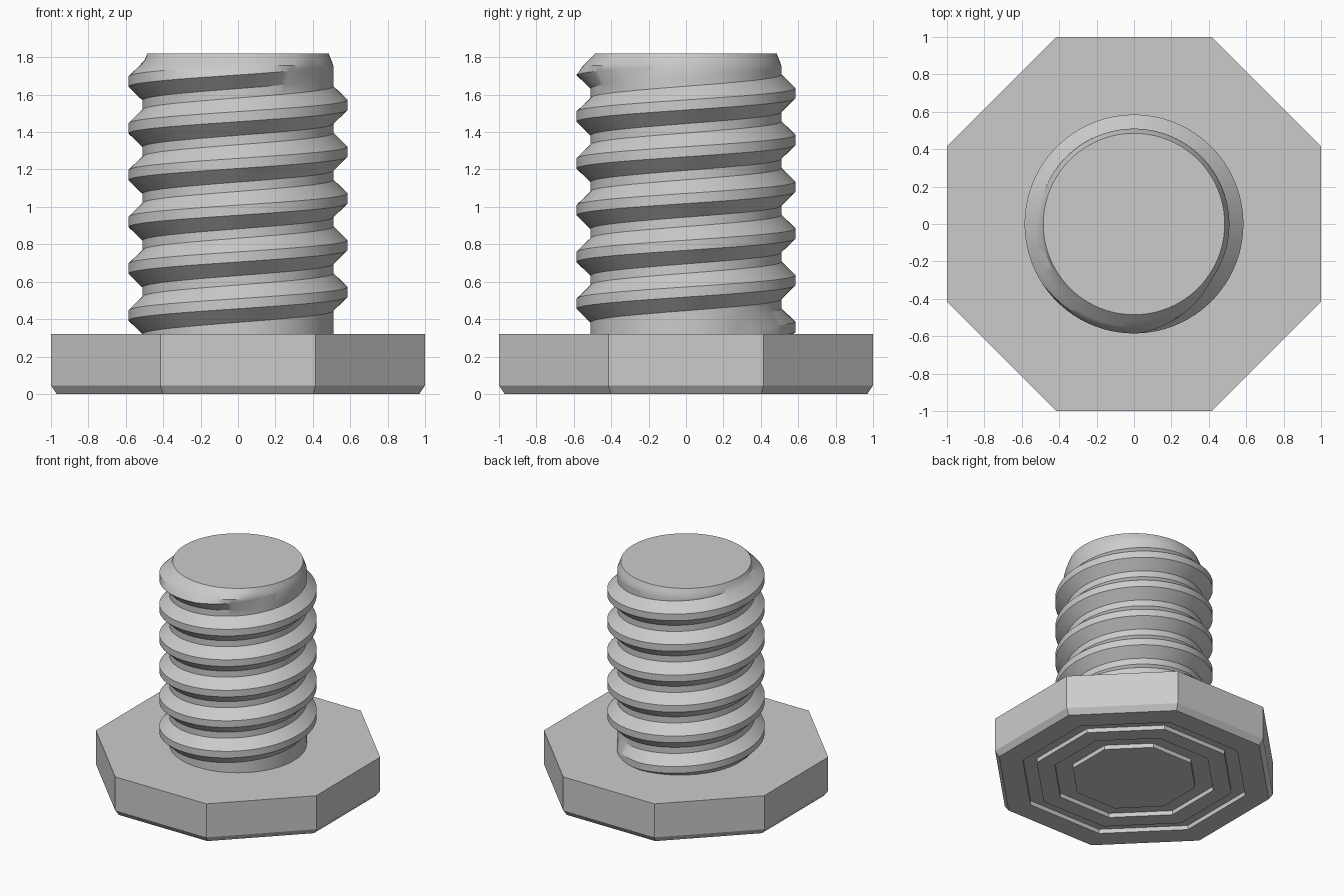
import bpy, bmesh, math

cube = bpy.data.objects.get("Cube")
if cube:
    bpy.data.objects.remove(cube, do_unlink=True)

# One plain metal colour
metal = bpy.data.materials.new("grey_metal")
metal.use_nodes = True
metal.diffuse_color = (0.6, 0.6, 0.6, 1)
metal.node_tree.nodes["Principled BSDF"].inputs["Base Color"].default_value = metal.diffuse_color


def finish(name, bm):
    bmesh.ops.remove_doubles(bm, verts=bm.verts, dist=0.0004)
    bmesh.ops.recalc_face_normals(bm, faces=bm.faces)
    mesh = bpy.data.meshes.new(name)
    bm.to_mesh(mesh)
    bm.free()
    mesh.materials.append(metal)
    obj = bpy.data.objects.new(name, mesh)
    bpy.context.collection.objects.link(obj)
    return obj


def bridge(bm, a, b):
    for i in range(len(a) - 1):
        bm.faces.new((a[i], a[i + 1], b[i + 1], b[i]))


# Octagonal head: (flat distance, height), with two grooves underneath
BASE, TOP, SHOULDER = 0.32, 1.82, 1.755
DEPTH = 0.035
profile = [(0.44, 0), (0.44, DEPTH), (0.57, DEPTH), (0.57, 0),
           (0.70, 0), (0.70, DEPTH), (0.80, DEPTH), (0.80, 0),
           (0.97, 0), (1, 0.045), (1, BASE)]
bm = bmesh.new()
rings = []
for flat, z in profile:
    r = flat / math.cos(math.pi / 8)
    angles = [math.pi * (i + 0.5) / 4 for i in range(8)]
    rings.append([bm.verts.new((r * math.cos(a), r * math.sin(a), z)) for a in angles])
for a, b in zip(rings, rings[1:]):
    bridge(bm, a + a[:1], b + b[:1])
bm.faces.new(rings[0])
bm.faces.new(rings[-1])
finish("bolt_head", bm)

# Threaded shank
PITCH, START, STEPS = 0.25, 0.295, 96
CORE, RIDGE, LAND, FOOT = 0.51, 0.075, 0.027, 0.10


def fade(turn):
    return max(0, min(1, (turn - 0.1) / 0.15, (5.9 - turn) / 0.14))


def radius(turn, z):
    k = round((z - START) / PITCH - turn)
    gap = abs(z - START - PITCH * (turn + k))
    bump = max(0, min(1, (FOOT - gap) / (FOOT - LAND)))
    core = min(CORE, 0.485 + 0.4 * (TOP - z))
    return min(core + RIDGE * bump * fade(turn + k), 0.485 + (TOP - z))


def point(bm, step, z):
    turn = (step % STEPS) / STEPS
    r, a = radius(turn, z), math.tau * turn
    return bm.verts.new((r * math.cos(a), r * math.sin(a), z))


# Helical strips follow the ridge edges and are trimmed at both ends
bm = bmesh.new()
offsets = (-FOOT, -LAND, LAND, FOOT, PITCH - FOOT)
for k in range(-1, 7):
    rows = []
    for off in offsets:
        row = []
        for s in range(STEPS + 1):
            z = START + PITCH * (k + s / STEPS) + off
            row.append(point(bm, s, max(BASE, min(SHOULDER, z))))
        rows.append(row)
    for a, b in zip(rows, rows[1:]):
        for i in range(STEPS):
            quad = (a[i], a[i + 1], b[i + 1], b[i])
            if max(v.co.z for v in quad) - min(v.co.z for v in quad) > 0.0001:
                bm.faces.new(quad)

# Tapered tip and flat end
levels = [SHOULDER, (SHOULDER + TOP) / 2, TOP]
tip = [[point(bm, s, z) for s in range(STEPS)] for z in levels]
for a, b in zip(tip, tip[1:]):
    bridge(bm, a + a[:1], b + b[:1])
bm.faces.new(tip[-1])
bmesh.ops.delete(bm, geom=[v for v in bm.verts if not v.link_faces], context='VERTS')
shank = finish("threaded_shank", bm)

bpy.ops.object.select_all(action='DESELECT')
shank.select_set(True)
bpy.context.view_layer.objects.active = shank
bpy.ops.object.shade_smooth_by_angle(angle=math.radians(28))
